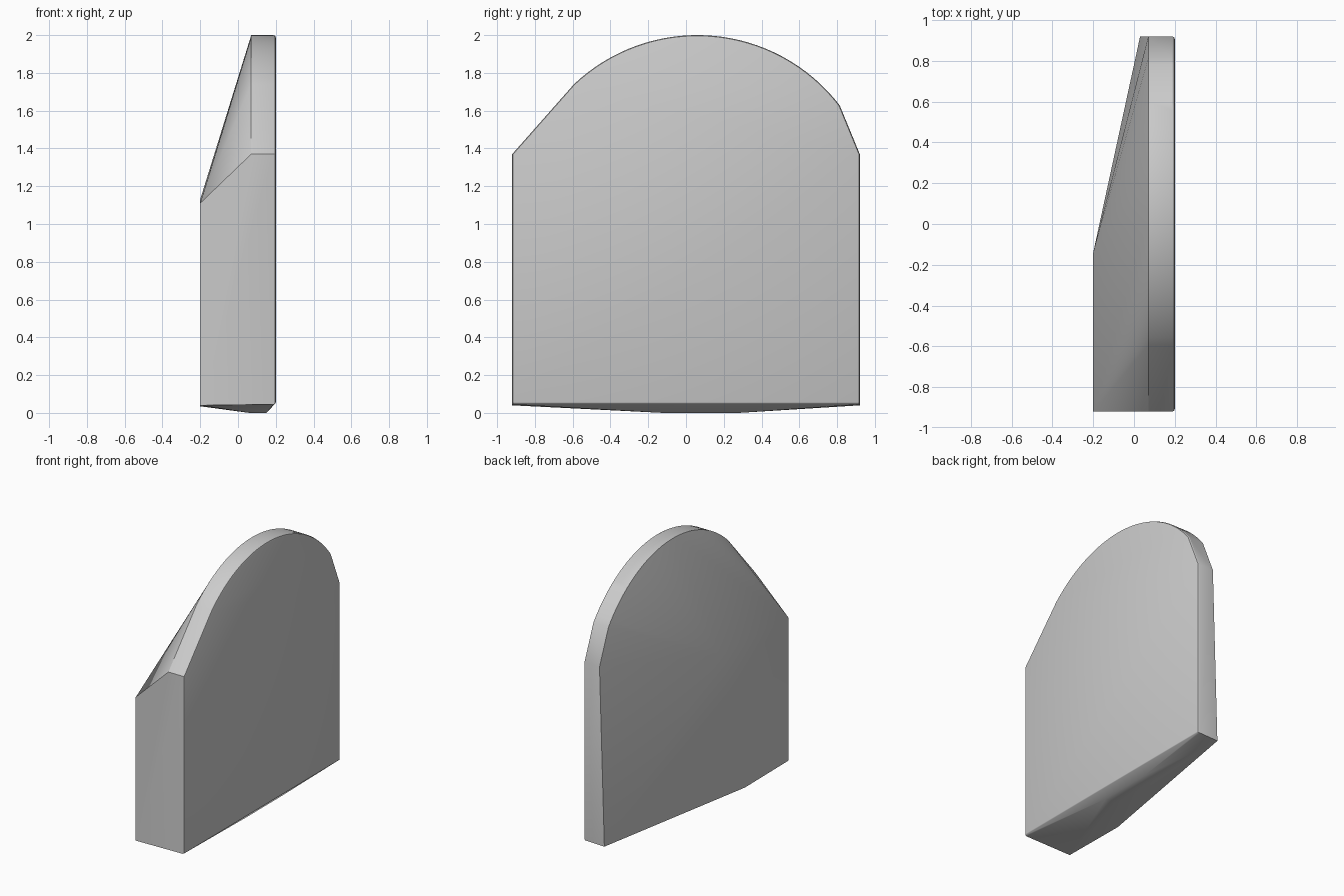
import bpy
import bmesh
import math

cube = bpy.data.objects.get("Cube")
if cube:
    bpy.data.objects.remove(cube, do_unlink=True)

grey = bpy.data.materials.new("light grey")
grey.use_nodes = True
colour = (0.6, 0.6, 0.6, 1)
grey.diffuse_color = colour
grey.node_tree.nodes["Principled BSDF"].inputs["Base Color"].default_value = colour

# Arched outline (y, z): straight sides, sloping shoulders, circular top
CY, CZ, R = 0.06, 1.05, 0.95
A0, A1 = math.radians(37.5), math.radians(133.5)
STEPS = 32
arch = [(CY + R * math.cos(A0 + (A1 - A0) * i / STEPS),
         CZ + R * math.sin(A0 + (A1 - A0) * i / STEPS)) for i in range(STEPS + 1)]
outline = [(-0.92, 0.045), (0.92, 0.045), (0.92, 1.37)] + arch + [(-0.92, 1.37)]


def ring(x, inset):
    """Outline at depth x, drawn in slightly towards the middle."""
    return [(x, y * (1 - inset / 0.92), 1 + (z - 1) * (1 - inset)) for y, z in outline]


# Rim with a small rounded edge on the flat side
points = ring(0.07, 0) + ring(0.188, 0) + ring(0.197, 0.004) + ring(0.2, 0.012)

# Thick corner and the apex of the sloping back
points += [(-0.2, -0.92, 0.04), (-0.2, -0.92, 1.11), (-0.2, -0.14, 1.13),
           (-0.2, -0.41, 0.035), (0.03, 0.92, 0.04)]

# Shallow keel underneath
points += [(x, y, 0.0) for x in (0.06, 0.15) for y in (-0.12, 0.28)]

bm = bmesh.new()
for p in points:
    bm.verts.new(p)
hull = bmesh.ops.convex_hull(bm, input=bm.verts[:])
inner = {v for v in hull["geom_interior"] if isinstance(v, bmesh.types.BMVert)}
bmesh.ops.delete(bm, geom=list(inner), context="VERTS")
bmesh.ops.dissolve_limit(bm, angle_limit=math.radians(0.3),
                         verts=bm.verts[:], edges=bm.edges[:])
bmesh.ops.recalc_face_normals(bm, faces=bm.faces[:])

mesh = bpy.data.meshes.new("arched_slab")
bm.to_mesh(mesh)
bm.free()
slab = bpy.data.objects.new("arched_slab", mesh)
bpy.context.collection.objects.link(slab)
mesh.materials.append(grey)

# Soft shading over the curved rim, crisp main edges
bpy.ops.object.select_all(action="DESELECT")
slab.select_set(True)
bpy.context.view_layer.objects.active = slab
bpy.ops.object.shade_smooth_by_angle(angle=math.radians(25))
